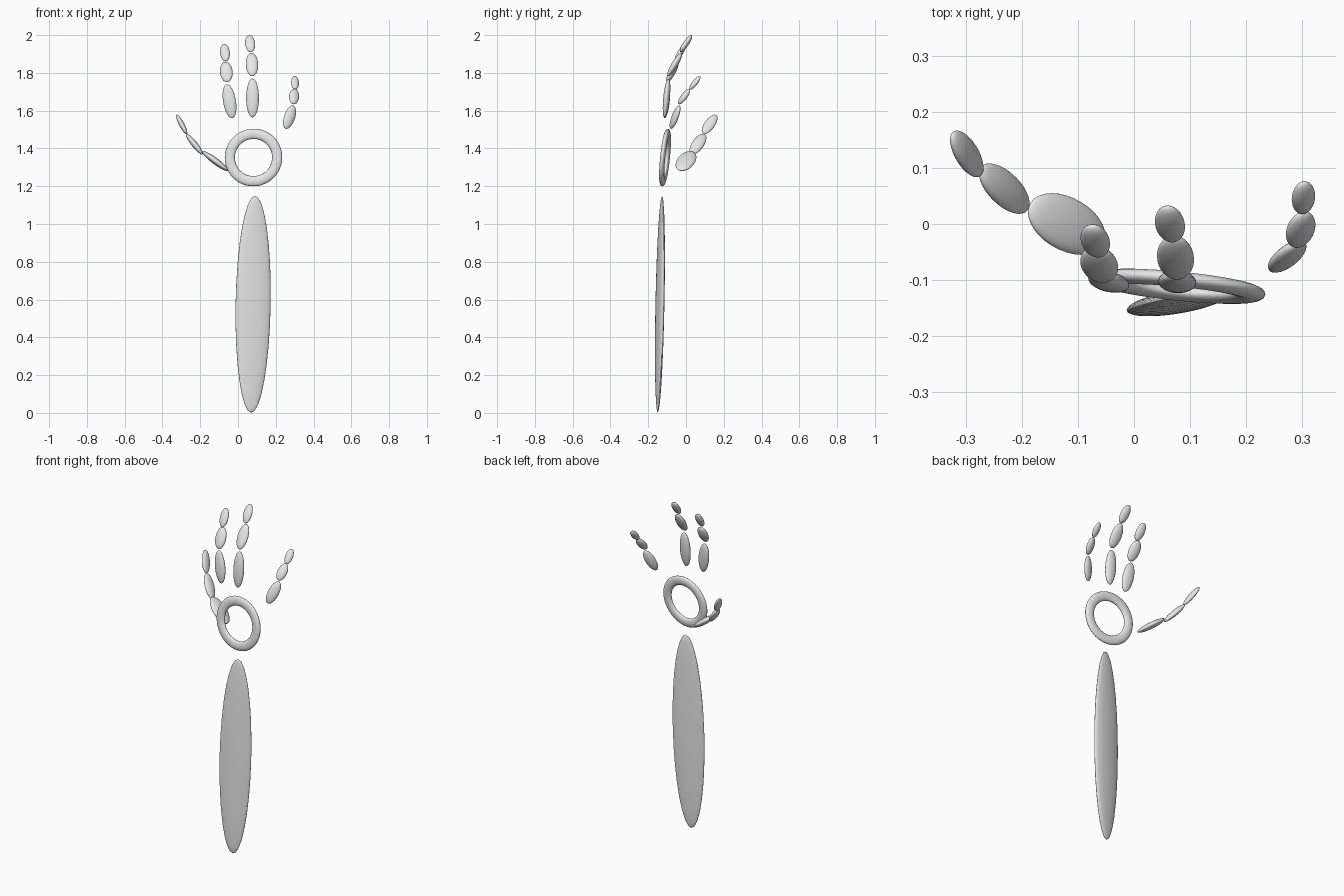
import bpy
from mathutils import Vector, Matrix

grey = bpy.data.materials.new("plain grey")
grey.diffuse_color = (0.8, 0.8, 0.8, 1)


def frame(center, axis, side, scale):
    """Matrix with local z on the axis, local x towards the side, scaled."""
    z = Vector(axis).normalized()
    x = Vector(side)
    x = (x - z * x.dot(z)).normalized()
    y = z.cross(x)
    rot = Matrix((x, y, z)).transposed().to_4x4()
    return Matrix.Translation(center) @ rot @ Matrix.Diagonal((*scale, 1))


def finish(name, matrix):
    ob = bpy.context.object
    ob.name = name
    ob.data.transform(matrix)
    ob.data.materials.append(grey)
    bpy.ops.object.shade_smooth()


def ellipsoid(name, center, axis, side, length, width, thick):
    bpy.ops.mesh.primitive_uv_sphere_add(segments=32, ring_count=16, radius=0.5)
    finish(name, frame(center, axis, side, (width, thick, length)))


# Forearm
ellipsoid("forearm", (0.08, -0.138, 0.575), (0.02, 0.023, 1.15), (1, 0.16, 0),
          1.148, 0.188, 0.038)

# Palm: flattened ring, its normal is local z
bpy.ops.mesh.primitive_torus_add(major_radius=0.126, minor_radius=0.027,
                                 major_segments=48, minor_segments=16)
finish("palm_ring", frame((0.082, -0.111, 1.352), (-0.1, -1, 0.1), (1, -0.1, 0),
                          (1, 1, 0.5)))

# Fingers: side direction, then per joint: center, axis, length, width, thickness
digits = {
    "index": ((1, -0.1, 0), [
        ((-0.045, -0.103, 1.65), (-0.03, 0.02, 0.18), 0.183, 0.068, 0.033),
        ((-0.062, -0.072, 1.805), (-0.012, 0.055, 0.1), 0.122, 0.067, 0.034),
        ((-0.069, -0.03, 1.907), (-0.01, 0.05, 0.085), 0.106, 0.052, 0.03)]),
    "middle": ((1, -0.05, 0), [
        ((0.077, -0.103, 1.667), (0, 0.02, 0.2), 0.206, 0.068, 0.035),
        ((0.074, -0.06, 1.844), (-0.005, 0.072, 0.12), 0.142, 0.066, 0.034),
        ((0.064, 0, 1.955), (-0.01, 0.06, 0.087), 0.108, 0.053, 0.03)]),
    "little": ((1, 0.4, 0), [
        ((0.273, -0.058, 1.566), (0.04, 0.045, 0.115), 0.137, 0.06, 0.032),
        ((0.297, -0.01, 1.675), (0.01, 0.06, 0.08), 0.1, 0.054, 0.03),
        ((0.302, 0.047, 1.747), (0, 0.055, 0.07), 0.088, 0.043, 0.027)]),
    "thumb": ((0, 1, 0), [
        ((-0.12, 0, 1.333), (-0.13, 0.06, 0.097), 0.178, 0.097, 0.035),
        ((-0.231, 0.063, 1.423), (-0.08, 0.065, 0.1), 0.152, 0.065, 0.032),
        ((-0.298, 0.125, 1.527), (-0.05, 0.065, 0.095), 0.132, 0.056, 0.028)]),
}
for digit, (side, joints) in digits.items():
    for part, (center, axis, length, width, thick) in zip(("base", "mid", "tip"), joints):
        ellipsoid(f"{digit}_{part}", center, axis, side, length, width, thick)
